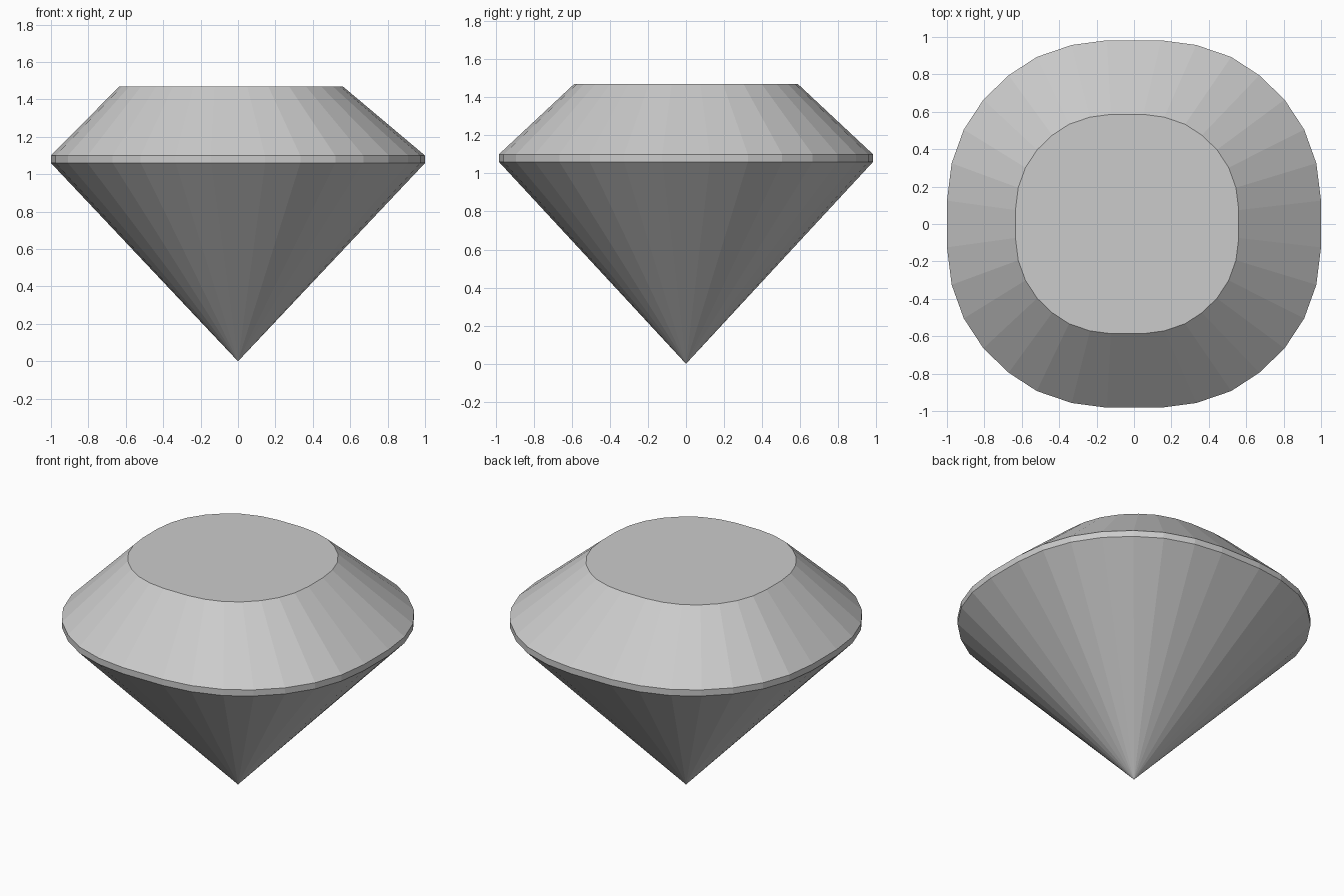
import bpy, bmesh

if "Cube" in bpy.data.objects:
    bpy.data.objects.remove(bpy.data.objects["Cube"])

# Cushion outline: one quarter, mirrored to 32 sides
quarter = [(1.0, .125), (.975, .325), (.91, .505), (.805, .665),
           (.67, .795), (.52, .893), (.333, .957), (.145, .982)]
half = quarter + [(-x, y) for x, y in reversed(quarter)]
outline = half + [(-x, -y) for x, y in half]

bm = bmesh.new()


def ring(z, scale=1.0, shift=0.0):
    return [bm.verts.new((x * scale + shift, y * scale, z)) for x, y in outline]


def bridge(low, high):
    n = len(low)
    for i in range(n):
        j = (i + 1) % n
        bm.faces.new((low[i], low[j], high[j], high[i]))


# Girdle band, and table slightly off-centre
girdle_low = ring(1.06)
girdle_high = ring(1.10)
table = ring(1.47, 0.597, -0.037)
bridge(girdle_low, girdle_high)
bridge(girdle_high, table)
bm.faces.new(table)

# Pavilion facets down to the point
tip = bm.verts.new((0, 0, 0))
for i in range(len(outline)):
    bm.faces.new((girdle_low[(i + 1) % len(outline)], girdle_low[i], tip))

bmesh.ops.recalc_face_normals(bm, faces=bm.faces)
mesh = bpy.data.meshes.new("cut_gem")
bm.to_mesh(mesh)
bm.free()
bpy.context.collection.objects.link(bpy.data.objects.new("cut_gem", mesh))
